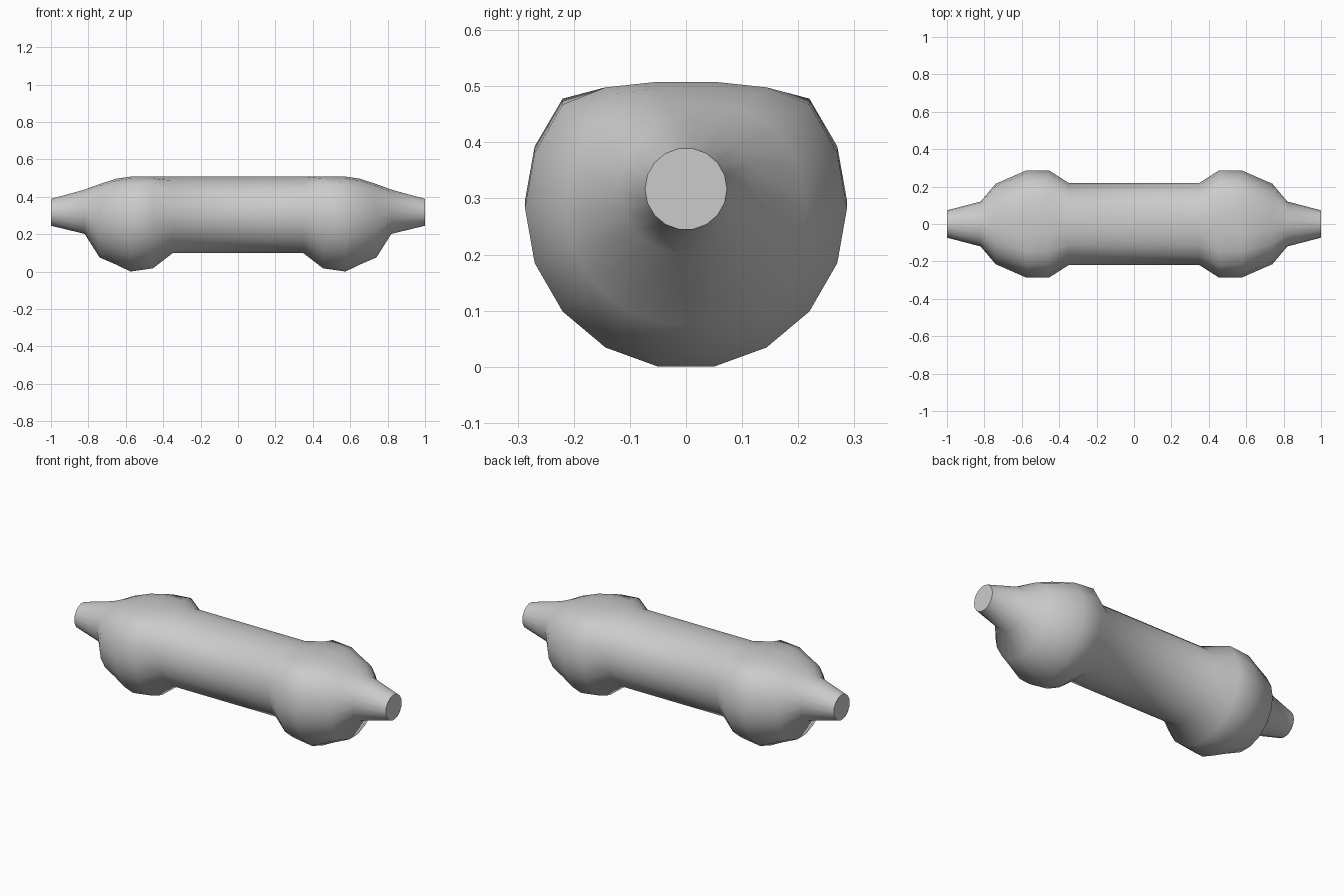
import bpy, bmesh, math

if "Cube" in bpy.data.objects:
    bpy.data.objects.remove(bpy.data.objects["Cube"])

SIDES = 18
# Half-profile stations: x, half width, centre z, half height, flattened top limit
HALF = [
    (0.35, 0.22, 0.305, 0.21, 0.508),    # straight barrel
    (0.455, 0.287, 0.296, 0.283, 0.508), # bulge, inner shoulder
    (0.575, 0.287, 0.283, 0.287, 0.508), # bulge, widest
    (0.65, 0.254, 0.285, 0.252, 0.497),
    (0.74, 0.215, 0.287, 0.215, 0.468),  # bulge, outer shoulder
    (0.82, 0.12, 0.32, 0.12, 1.0),       # nozzle root
    (1.0, 0.073, 0.317, 0.073, 1.0),     # nozzle tip
]
stations = [(-s[0],) + s[1:] for s in reversed(HALF)] + HALF


def ring(bm, x, ry, zc, rz, top):
    verts = []
    for i in range(SIDES):
        a = 2 * math.pi * i / SIDES
        y = ry * math.cos(a)
        z = zc + rz * math.sin(a)
        # gently crowned flat top
        crown = 0.01 if abs(math.cos(a)) > 0.3 else 0.0
        z = min(z, top - crown)
        verts.append(bm.verts.new((x, y, z)))
    return verts


# Body: loft through the rings, with flat end caps
bm = bmesh.new()
rings = [ring(bm, *s) for s in stations]
for a, b in zip(rings, rings[1:]):
    for i in range(SIDES):
        j = (i + 1) % SIDES
        bm.faces.new((a[i], a[j], b[j], b[i]))
bm.faces.new(rings[0])
bm.faces.new(rings[-1])
bmesh.ops.recalc_face_normals(bm, faces=bm.faces[:])
mesh = bpy.data.meshes.new("capsule_body")
bm.to_mesh(mesh)
bm.free()
body = bpy.data.objects.new("capsule_body", mesh)
bpy.context.collection.objects.link(body)
bpy.context.view_layer.objects.active = body
body.select_set(True)
bpy.ops.object.shade_smooth_by_angle(angle=math.radians(60))
